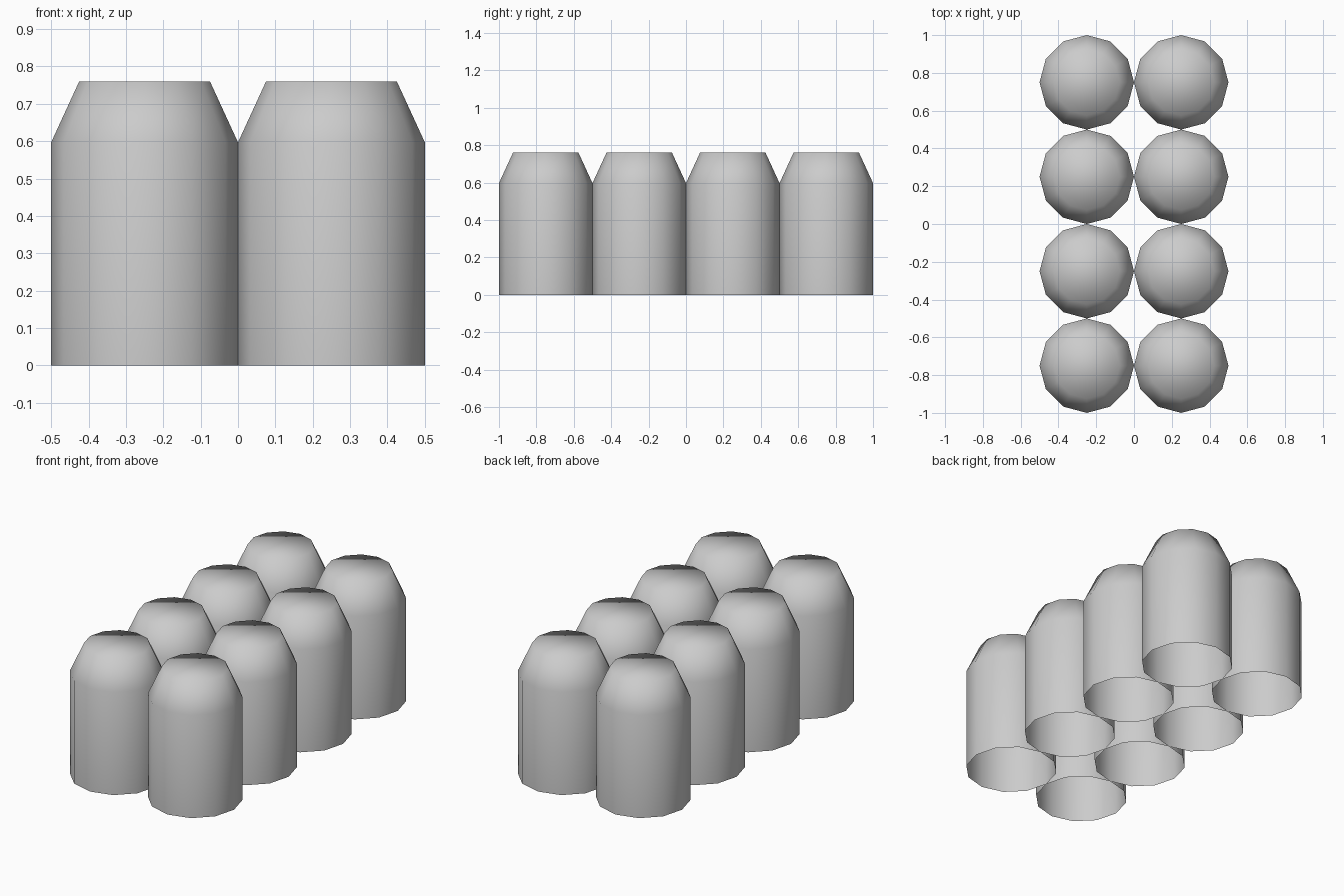
import bpy, bmesh, math

if "Cube" in bpy.data.objects:
    bpy.data.objects.remove(bpy.data.objects["Cube"])

SIDES = 12
# (radius, height) rings: open base, shoulder, flat top
PROFILE = [(0.25, 0.0), (0.25, 0.597), (0.175, 0.76)]


def canister_mesh():
    bm = bmesh.new()
    rings = []
    for r, z in PROFILE:
        rings.append([bm.verts.new((r * math.cos(2 * math.pi * i / SIDES),
                                    r * math.sin(2 * math.pi * i / SIDES), z))
                      for i in range(SIDES)])
    # Side walls and tapered shoulder
    for low, high in zip(rings, rings[1:]):
        for i in range(SIDES):
            j = (i + 1) % SIDES
            bm.faces.new((low[i], low[j], high[j], high[i]))
    # Flat top; the underside stays open
    bm.faces.new(rings[-1])
    # Smooth walls, crisp top rim
    for f in bm.faces:
        f.smooth = True
    for e in bm.edges:
        e.smooth = len(e.link_faces) == 2 and e.calc_face_angle() < math.radians(40)
    mesh = bpy.data.meshes.new("canister")
    bm.to_mesh(mesh)
    bm.free()
    return mesh


# Two columns by four rows of touching canisters
mesh = canister_mesh()
for col in range(2):
    for row in range(4):
        ob = bpy.data.objects.new(f"canister_{col + 1}_{row + 1}", mesh)
        ob.location = (-0.25 + 0.5 * col, -0.75 + 0.5 * row, 0)
        bpy.context.collection.objects.link(ob)
